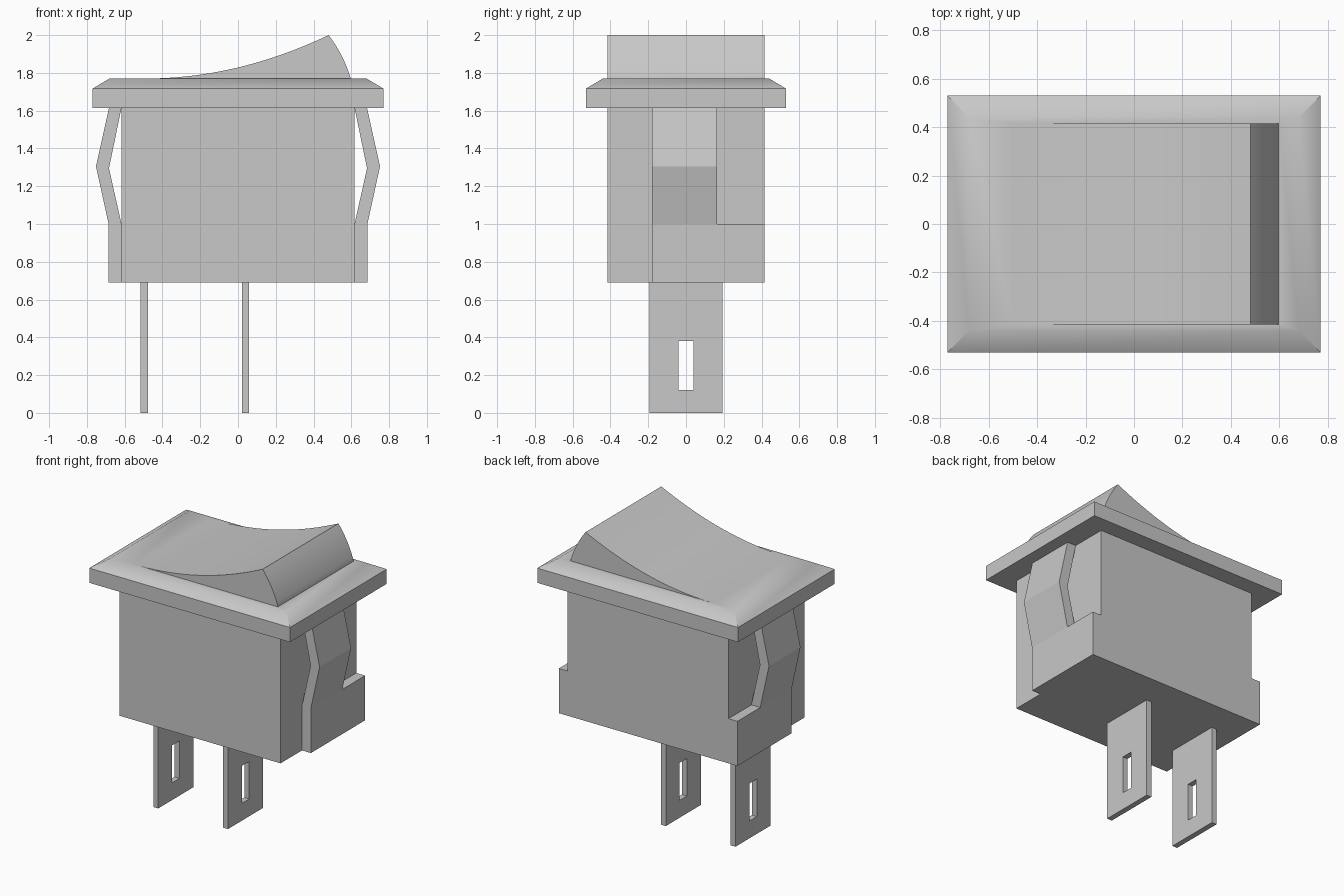
import bpy, bmesh, math
from mathutils import Vector

if "Cube" in bpy.data.objects:
    bpy.data.objects.remove(bpy.data.objects["Cube"], do_unlink=True)

grey = bpy.data.materials.new("light_grey_plastic")
grey.use_nodes = True
COLOUR = (0.58, 0.58, 0.58, 1)
grey.diffuse_color = COLOUR
grey.node_tree.nodes["Principled BSDF"].inputs["Base Color"].default_value = COLOUR


def finish(name, bm, smooth=None):
    """Turn a bmesh into a named object, smoothing edges below an angle."""
    bmesh.ops.recalc_face_normals(bm, faces=bm.faces[:])
    mesh = bpy.data.meshes.new(name)
    bm.to_mesh(mesh)
    bm.free()
    mesh.materials.append(grey)
    ob = bpy.data.objects.new(name, mesh)
    bpy.context.collection.objects.link(ob)
    if smooth:
        bpy.ops.object.select_all(action='DESELECT')
        ob.select_set(True)
        bpy.context.view_layer.objects.active = ob
        bpy.ops.object.shade_smooth_by_angle(angle=math.radians(smooth))
    return ob


def extrude(bm, faces, offset):
    geom = bmesh.ops.extrude_face_region(bm, geom=faces, use_keep_orig=True)["geom"]
    moved = [g for g in geom if isinstance(g, bmesh.types.BMVert)]
    bmesh.ops.translate(bm, verts=moved, vec=Vector(offset))


def prism(name, profile, y0, y1, smooth=None):
    """Extrude an x-z outline from y0 to y1."""
    bm = bmesh.new()
    face = bm.faces.new([bm.verts.new((x, y0, z)) for x, z in profile])
    extrude(bm, [face], (0, y1 - y0, 0))
    return finish(name, bm, smooth)


def box(name, x0, x1, y0, y1, z0, z1):
    return prism(name, [(x0, z0), (x1, z0), (x1, z1), (x0, z1)], y0, y1)


def rect(bm, x0, x1, y, z):
    return [bm.verts.new(p) for p in ((x0, -y, z), (x1, -y, z), (x1, y, z), (x0, y, z))]


# Housing
BOTTOM, RIM, TOP = 0.69, 1.615, 1.77
box("housing", -0.617, 0.617, -0.415, 0.415, BOTTOM, RIM)

# Bevelled bezel with a flat border round the rocker
bm = bmesh.new()
rings = [rect(bm, -0.77, 0.77, 0.53, RIM), rect(bm, -0.77, 0.77, 0.53, 1.717),
         rect(bm, -0.68, 0.68, 0.44, TOP), rect(bm, -0.5, 0.6, 0.415, TOP)]
for a, b in zip(rings, rings[1:]):
    for i in range(4):
        j = (i + 1) % 4
        bm.faces.new((a[i], a[j], b[j], b[i]))
bm.faces.new(rings[0])
bm.faces.new(rings[-1])
finish("bezel", bm, 36)

# Rocker: concave top rising to a peak, slightly bulged end
STEPS = 20
top = [(-0.49 + 0.97 * i / STEPS, TOP + 0.23 * (i / STEPS) ** 2) for i in range(STEPS + 1)]
end = []
for i in range(1, 9):
    t = i / 8
    bulge = 0.012 * 4 * t * (1 - t)
    end.append((0.48 + 0.117 * t + bulge * 0.9, 2.0 - 0.23 * t + bulge * 0.4))
prism("rocker", top + end + [(0.597, 1.72), (-0.49, 1.72)], -0.415, 0.415, 30)

# Spring clips with their foot blocks, one on each end
ARM = [(0.617, 1.0), (0.685, 1.0), (0.752, 1.305), (0.683, RIM), (0.617, RIM), (0.683, 1.295)]
for side, sign in (("left", 1), ("right", -1)):
    prism(side + "_clip_arm", [(sign * x, z) for x, z in ARM], -0.18, 0.165)
    box(side + "_clip_foot", sign * 0.617, sign * 0.685, -0.18, 0.415, BOTTOM, 1.0)

# Slotted blade terminals
for name, x in (("outer_terminal", -0.515), ("middle_terminal", 0.02)):
    bm = bmesh.new()
    loops = []
    for half, z0, z1 in ((0.193, 0, BOTTOM), (0.04, 0.12, 0.38)):
        loops.append([bm.verts.new((x, y, z)) for y, z in
                      ((-half, z0), (half, z0), (half, z1), (-half, z1))])
    outer, inner = loops
    faces = []
    for i in range(4):
        j = (i + 1) % 4
        faces.append(bm.faces.new((outer[i], outer[j], inner[j], inner[i])))
    extrude(bm, faces, (0.038, 0, 0))
    finish(name, bm)
